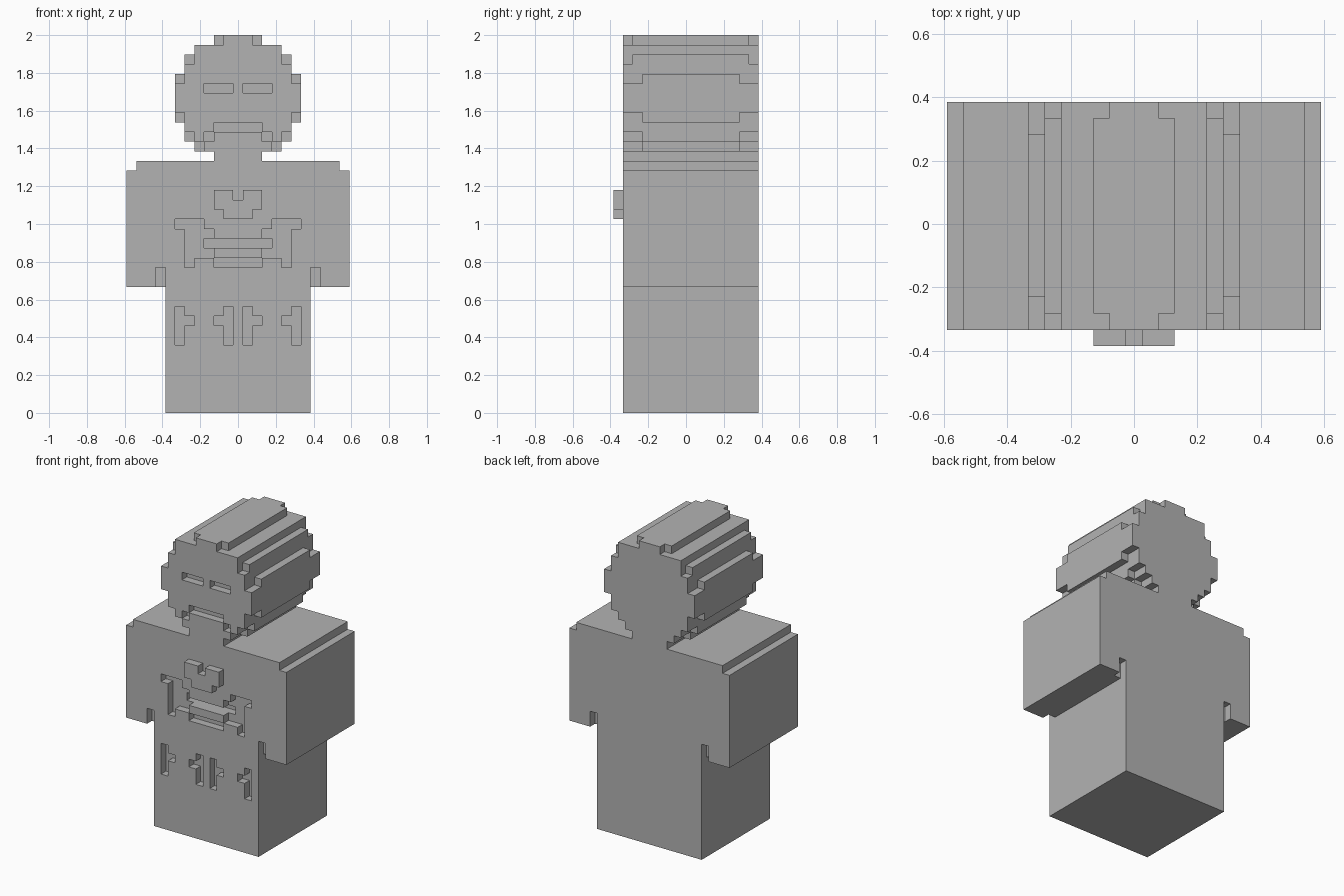
import bpy
import bmesh
from mathutils import Vector

cube = bpy.data.objects.get("Cube")
if cube:
    bpy.data.objects.remove(cube)

U = 2 / 39            # size of one block
DEPTH = 14            # blocks from front to back

stone = bpy.data.materials.new("plain_grey")
stone.use_nodes = True
GREY = (0.45, 0.45, 0.45, 1)
stone.diffuse_color = GREY
bsdf = next(n for n in stone.node_tree.nodes if n.type == 'BSDF_PRINCIPLED')
bsdf.inputs["Base Color"].default_value = GREY


def block(x0, x1, z0, z1, y0=0, y1=DEPTH):
    """Mirrored set of blocks: columns x0..x1 on both sides, z0 <= z < z1."""
    return {(s * x, y, z) for s in (-1, 1) for x in range(x0, x1 + 1)
            for y in range(y0, y1) for z in range(z0, z1)}


def round_off(width, z0, z1, n):
    """Outermost column of a row, for n blocks at the front and the back."""
    return (block(width, width, z0, z1, 0, n)
            | block(width, width, z0, z1, DEPTH - n, DEPTH))


def carve(x0, x1, z0, z1, deep=1):
    return block(x0, x1, z0, z1, 0, deep)


# Head: stepped rows, with softened front and back rims
head = set()
for half, z0, z1 in ((2, 26, 27), (4, 27, 28), (5, 28, 30), (6, 30, 35),
                     (5, 35, 37), (4, 37, 38), (2, 38, 39)):
    head |= block(0, half, z0, z1)
for half, z0, z1, n in ((2, 38, 39, 1), (5, 36, 37, 1), (6, 34, 35, 2),
                        (6, 30, 31, 2), (5, 28, 29, 2), (4, 27, 28, 2)):
    head -= round_off(half, z0, z1, n)
head -= carve(1, 3, 33, 34)                          # eyes
head -= carve(0, 2, 29, 30) | carve(3, 3, 28, 29)    # mouth

# Torso with the engraved ribs and belly
torso = block(0, 7, 13, 26)
for x0, x1, z in ((4, 6, 19), (3, 5, 18), (4, 5, 17), (3, 5, 16),
                  (5, 5, 15), (0, 2, 15)):
    torso -= carve(x0, x1, z, z + 1)
torso -= carve(0, 3, 17, 18, 2)

# Arms with stepped shoulders and a small gap beside the hips
arms = block(8, 11, 13, 25) | block(8, 10, 25, 26)
arms -= round_off(8, 13, 15, 1)

# Legs with engraved marks
legs = block(0, 7, 0, 13)
for bar, nub in ((6, 5), (1, 2)):
    legs -= carve(bar, bar, 7, 11) | carve(nub, nub, 9, 10)

# Raised heart on the chest
heart = (block(1, 2, 22, 23, -1, 0) | block(0, 2, 21, 22, -1, 0)
         | block(0, 1, 20, 21, -1, 0))

parts = {"head": head, "torso": torso, "arms": arms, "legs": legs,
         "chest_heart": heart}
solid = set().union(*parts.values())


def build(name, cells):
    """Outer skin of a part, with flat areas merged."""
    bm = bmesh.new()
    corners = {}

    def vert(p):
        key = tuple(round(2 * c) for c in p)
        if key not in corners:
            x, y, z = p
            corners[key] = bm.verts.new((x * U, (y - DEPTH / 2 + 1) * U, (z + 0.5) * U))
        return corners[key]

    for cell in sorted(cells):
        for axis in range(3):
            for side in (-1, 1):
                n = Vector((0, 0, 0))
                n[axis] = side
                if tuple(int(a + b) for a, b in zip(cell, n)) in solid:
                    continue
                a = Vector((0, 0, 0))
                a[(axis + 1) % 3] = 0.5
                b = n.cross(a)
                mid = Vector(cell) + n / 2
                bm.faces.new([vert(mid + d) for d in (-a - b, a - b, a + b, b - a)])
    bmesh.ops.dissolve_limit(bm, angle_limit=0.01, verts=bm.verts, edges=bm.edges)
    bmesh.ops.triangulate(bm, faces=[f for f in bm.faces if len(f.verts) > 4])
    mesh = bpy.data.meshes.new(name)
    bm.to_mesh(mesh)
    bm.free()
    mesh.materials.append(stone)
    obj = bpy.data.objects.new(name, mesh)
    bpy.context.collection.objects.link(obj)


for part_name, part_cells in parts.items():
    build(part_name, part_cells)
